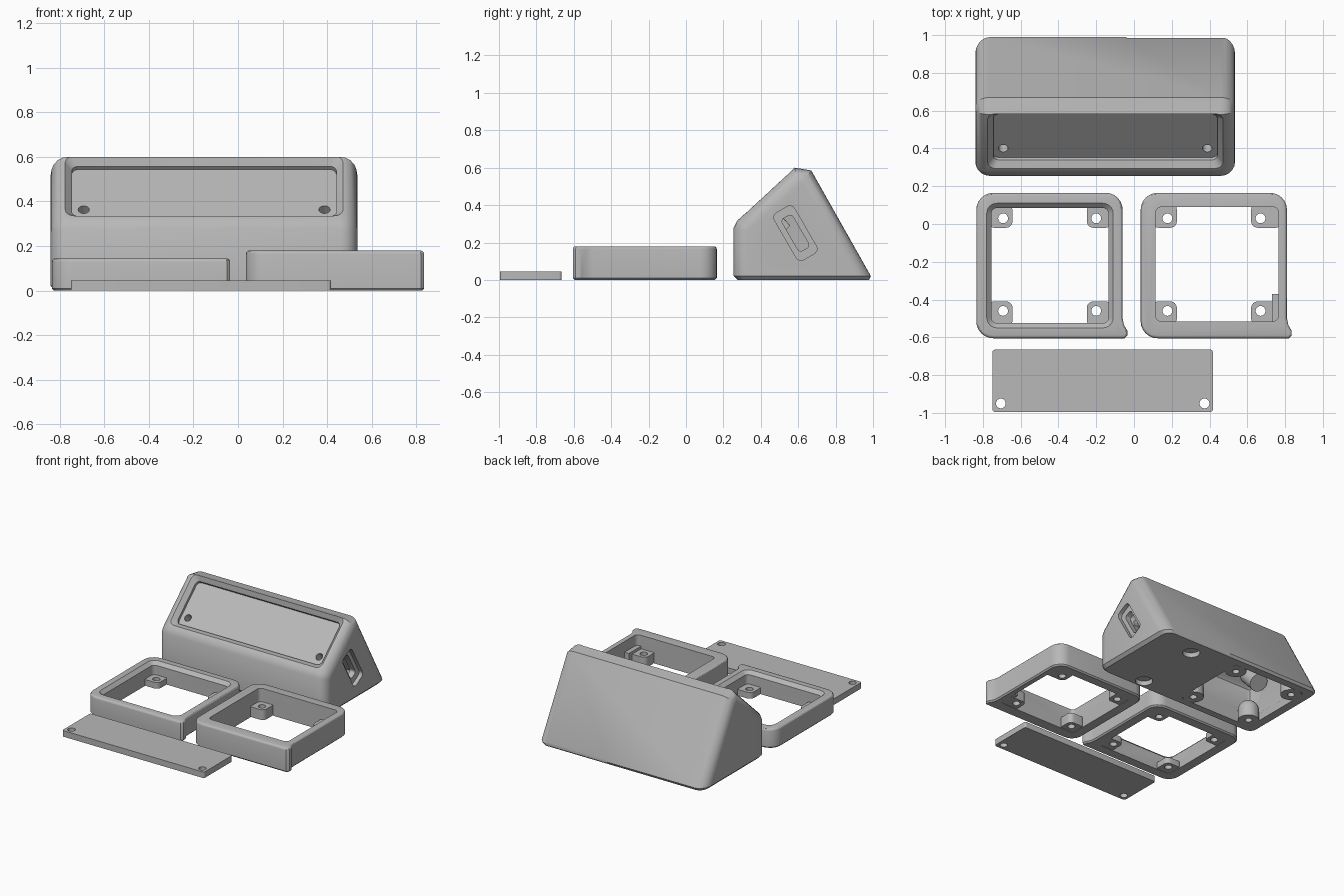
import bpy, bmesh
from math import radians, cos, sin, pi
from mathutils import Matrix

cube = bpy.data.objects.get("Cube")
if cube:
    bpy.data.objects.remove(cube, do_unlink=True)

grey = bpy.data.materials.new("light grey plastic")
grey.use_nodes = True
COLOUR = (0.48, 0.48, 0.48, 1)
grey.diffuse_color = COLOUR
grey.node_tree.nodes["Principled BSDF"].inputs["Base Color"].default_value = COLOUR

# Local x, y, z become world y, z, x: for side profiles
SIDE = Matrix(((0, 0, 1, 0), (1, 0, 0, 0), (0, 1, 0, 0), (0, 0, 0, 1)))
I = Matrix.Identity(4)


def finish(name, bm):
    bmesh.ops.recalc_face_normals(bm, faces=bm.faces[:])
    mesh = bpy.data.meshes.new(name)
    bm.to_mesh(mesh)
    bm.free()
    mesh.materials.append(grey)
    ob = bpy.data.objects.new(name, mesh)
    bpy.context.collection.objects.link(ob)
    return ob


def arc(cx, cy, r, start, steps=6):
    return [(cx + r * cos(radians(start) + pi / 2 * i / steps),
             cy + r * sin(radians(start) + pi / 2 * i / steps)) for i in range(steps + 1)]


def rounded(x0, x1, y0, y1, r):
    return (arc(x1 - r, y1 - r, r, 0) + arc(x0 + r, y1 - r, r, 90)
            + arc(x0 + r, y0 + r, r, 180) + arc(x1 - r, y0 + r, r, 270))


def loft(low, high, z0, z1, m=I):
    """Solid between two outlines with the same number of points."""
    bm = bmesh.new()
    a = [bm.verts.new((x, y, z0)) for x, y in low]
    b = [bm.verts.new((x, y, z1)) for x, y in high]
    bm.faces.new(a[::-1])
    bm.faces.new(b)
    for i in range(len(a)):
        j = (i + 1) % len(a)
        bm.faces.new((a[i], a[j], b[j], b[i]))
    bm.transform(m)
    bm.normal_update()
    return bm


def prism(pts, z0, z1, m=I, name="cutter"):
    return finish(name, loft(pts, pts, z0, z1, m))


def cylinder(x, y, z0, z1, r, m=I):
    pts = [(x + r * cos(2 * pi * i / 28), y + r * sin(2 * pi * i / 28)) for i in range(28)]
    return prism(pts, z0, z1, m)


def ball(x, y, z, r):
    bm = bmesh.new()
    bmesh.ops.create_uvsphere(bm, u_segments=28, v_segments=14, radius=r,
                              matrix=Matrix.Translation((x, y, z)))
    return finish("cutter", bm)


def combine(ob, tool, op="DIFFERENCE"):
    mod = ob.modifiers.new("cut", "BOOLEAN")
    mod.operation, mod.solver, mod.object = op, "EXACT", tool
    bpy.context.view_layer.update()
    bpy.context.view_layer.objects.active = ob
    bpy.ops.object.modifier_apply(modifier=mod.name)
    bpy.data.objects.remove(tool, do_unlink=True)


def bevel(bm, rule, width, segments):
    edges = [e for e in bm.edges if rule(*[v.co for v in e.verts])]
    bmesh.ops.bevel(bm, geom=edges, offset=width, segments=segments,
                    profile=0.5, affect="EDGES", clamp_overlap=True)
    bm.normal_update()


def at_height(z):
    return lambda a, b: abs(a.z - z) < 1e-4 and abs(b.z - z) < 1e-4


def smooth(ob):
    bpy.ops.object.select_all(action="DESELECT")
    ob.select_set(True)
    bpy.context.view_layer.objects.active = ob
    bpy.ops.object.shade_smooth_by_angle(angle=radians(30))


# Sloped housing: outer shell with rounded ends
X0, X1 = -0.84, 0.535
outer = [(0.255, 0), (1.0, 0), (0.67, 0.585), (0.58, 0.6), (0.275, 0.318), (0.255, 0.28)]
bm = loft(outer, outer, X0, X1, SIDE)
bevel(bm, lambda a, b: abs(a.x - b.x) < 1e-4 and a.z + b.z > 1e-4, 0.075, 5)
bevel(bm, at_height(0), 0.022, 1)
housing = finish("sloped_housing", bm)

# Hollow interior
inner = [(0.33, 0.05), (0.891, 0.05), (0.611, 0.549), (0.33, 0.289)]
bm = loft(inner, inner, -0.765, 0.46, SIDE)
bevel(bm, lambda a, b: abs(a.x - b.x) < 1e-4, 0.025, 2)
combine(housing, finish("cutter", bm))

# Lid bosses, square to the slope
slope = Matrix.Translation((-0.152, 0.44, 0.468)) @ Matrix.Rotation(radians(42.7), 4, "X")
for x in (-0.54, 0.54):
    combine(housing, cylinder(x, -0.1, -0.21, -0.05, 0.066, slope), "UNION")

# Slope opening with a chamfered rim
combine(housing, prism(rounded(-0.593, 0.593, -0.165, 0.165, 0.03), -0.05, 0.1, slope))
rim = loft(rounded(-0.593, 0.593, -0.165, 0.165, 0.03),
           rounded(-0.663, 0.663, -0.235, 0.235, 0.06), -0.03, 0.04, slope)
combine(housing, finish("cutter", rim))
for x in (-0.54, 0.54):
    combine(housing, cylinder(x, -0.1, -0.16, 0, 0.025, slope))

# Underside window, domed screw posts and blind foot recesses
combine(housing, prism(rounded(-0.755, -0.14, 0.33, 0.92, 0.03), -0.1, 0.06))
posts = [(x, y) for x in (-0.695, -0.2) for y in (0.395, 0.85)]
for x, y in posts:
    post = cylinder(x, y, 0, 0.075, 0.073)
    combine(post, ball(x, y, 0.075, 0.0735), "UNION")
    combine(housing, post, "UNION")
for x, y in posts:
    combine(housing, cylinder(x, y, -0.1, 0.09, 0.025))
for y in (0.345, 0.85):
    combine(housing, cylinder(0.2, y, -0.1, 0.035, 0.06))

# Raised back lower edge on one half
combine(housing, prism([(-0.04, 0.984), (0.7, 0.984), (0.7, 1.2), (-0.04, 1.2)], -0.1, 0.04))

# Slanted cable slot in one end
slot = Matrix.Translation((0, 0.585, 0.25)) @ SIDE @ Matrix.Rotation(radians(-60), 4, "Z")
combine(housing, prism(rounded(-0.145, 0.145, -0.062, 0.062, 0.03), 0.505, 0.6, slot))
combine(housing, prism(rounded(-0.1, 0.1, -0.033, 0.033, 0.02), 0.4, 0.6, slot))
smooth(housing)


def square_frame(name, x0, height, opening, boss_height):
    """Rounded frame with a pull tab at one corner and four screw bosses."""
    x1, y0, y1, r = x0 + 0.775, -0.605, 0.165, 0.09
    tab = [(x1 + 0.01, y0), (x1 + 0.025, y0 + 0.015), (x1 + 0.025, y0 + 0.04),
           (x1 + 0.007, y0 + 0.07), (x1, y0 + 0.105)]
    outline = arc(x0 + r, y0 + r, r, 180) + tab + arc(x1 - r, y1 - r, r, 0) + arc(x0 + r, y1 - r, r, 90)
    bm = loft(outline, outline, 0, height)
    bevel(bm, at_height(height), 0.016, 3)
    bevel(bm, at_height(0), 0.01, 1)
    frame = finish(name, bm)
    combine(frame, prism(rounded(*opening, 0.03), -0.1, 0.3))
    ox0, ox1, oy0, oy1 = opening
    holes = [(x0 + 0.142, 1), (x0 + 0.635, -1)]
    # Corner bosses reach back into the walls
    for x, side in holes:
        for y, end in ((0.03, -1), (-0.46, 1)):
            xs = sorted((x + side * 0.05, (ox0 if side > 0 else ox1) - side * 0.02))
            ys = sorted((y + end * 0.05, (oy1 if end < 0 else oy0) - end * 0.02))
            combine(frame, prism(rounded(*xs, *ys, 0.035), 0.004, boss_height), "UNION")
    for x, side in holes:
        for y in (0.03, -0.46):
            combine(frame, cylinder(x, y, -0.1, 0.3, 0.026))
    return frame


# Low frame with a chamfered inner rim
hole = (-0.755, -0.135, -0.525, 0.085)
low_frame = square_frame("low_frame", -0.835, 0.145, hole, 0.05)
wide = (hole[0] - 0.03, hole[1] + 0.03, hole[2] - 0.03, hole[3] + 0.03)
combine(low_frame, finish("cutter", loft(rounded(*hole, 0.03), rounded(*wide, 0.06), 0.12, 0.15)))
smooth(low_frame)

# Tall frame with a stop block in one corner
tall_frame = square_frame("tall_frame", 0.035, 0.18, (0.115, 0.765, -0.515, 0.09), 0.08)
combine(tall_frame, prism([(0.73, -0.53), (0.78, -0.53), (0.78, -0.37), (0.73, -0.37)], 0.005, 0.1), "UNION")
smooth(tall_frame)

# Flat lid with two screw holes
lid = prism(rounded(-0.75, 0.418, -0.995, -0.665, 0.015), 0, 0.045, I, "flat_lid")
for x in (-0.705, 0.373):
    combine(lid, cylinder(x, -0.95, -0.1, 0.2, 0.026))
smooth(lid)
